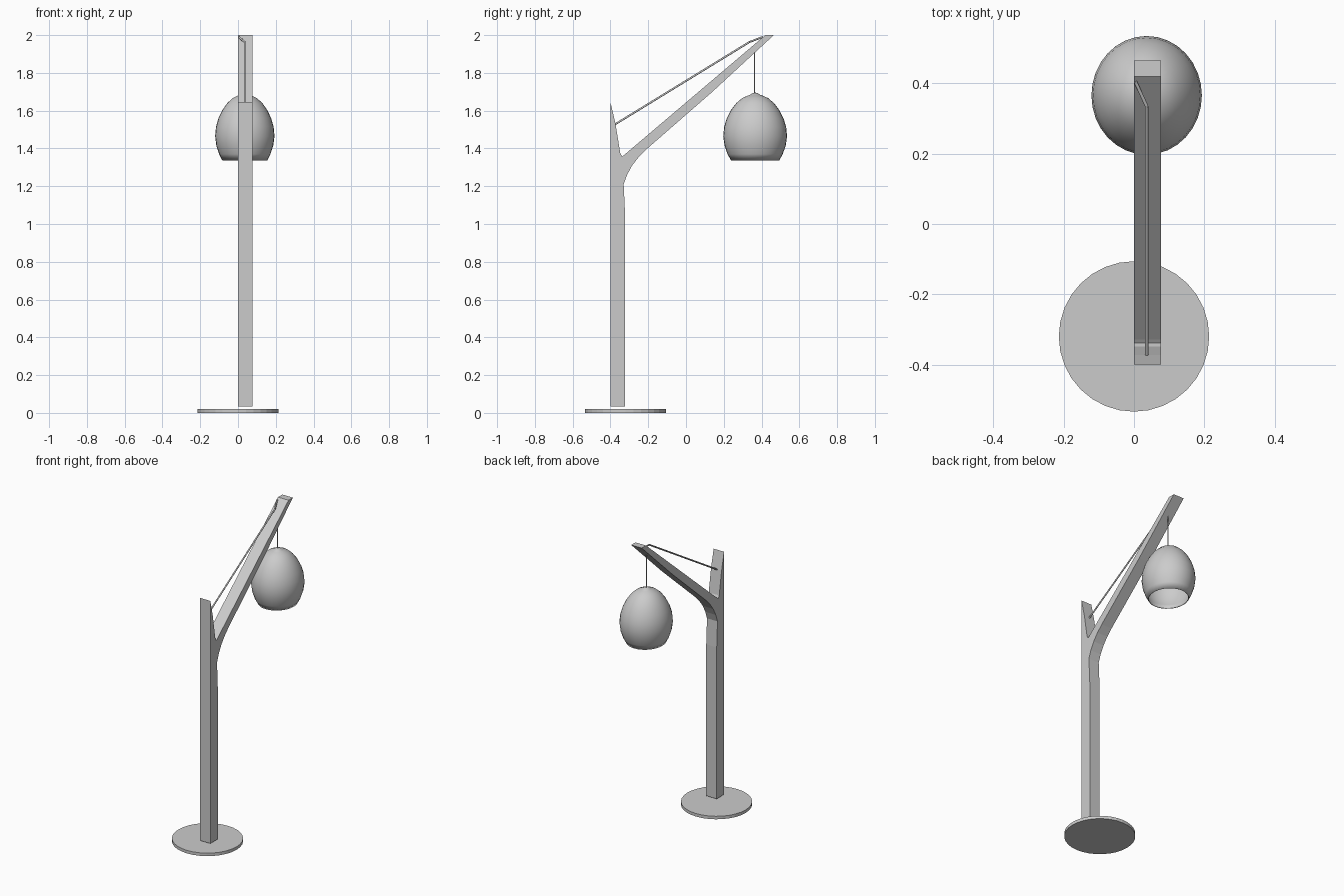
import bpy, bmesh, math
from mathutils import Vector

cube = bpy.data.objects.get("Cube")
if cube:
    bpy.data.objects.remove(cube)

# One flat colour for the whole lamp
grey = bpy.data.materials.new("light grey")
grey.use_nodes = True
grey.diffuse_color = (0.6, 0.6, 0.6, 1)
grey.node_tree.nodes["Principled BSDF"].inputs["Base Color"].default_value = (0.6, 0.6, 0.6, 1)


def add_object(name, bm):
    bmesh.ops.recalc_face_normals(bm, faces=bm.faces)
    mesh = bpy.data.meshes.new(name)
    bm.to_mesh(mesh)
    bm.free()
    mesh.materials.append(grey)
    obj = bpy.data.objects.new(name, mesh)
    bpy.context.collection.objects.link(obj)
    return obj


def smooth(obj, angle):
    bpy.ops.object.select_all(action="DESELECT")
    obj.select_set(True)
    bpy.context.view_layer.objects.active = obj
    bpy.ops.object.shade_smooth_by_angle(angle=math.radians(angle))


def wire(name, points, radius):
    """Thin round wire, one capped cylinder per straight run."""
    bm = bmesh.new()
    for a, b in zip(points, points[1:]):
        a, b = Vector(a), Vector(b)
        turn = (b - a).to_track_quat("Z", "Y").to_matrix().to_4x4()
        turn.translation = (a + b) / 2
        bmesh.ops.create_cone(bm, cap_ends=True, segments=10, radius1=radius,
                              radius2=radius, depth=(b - a).length, matrix=turn)
    smooth(add_object(name, bm), 40)


# Round floor plate
bm = bmesh.new()
bmesh.ops.create_cone(bm, cap_ends=True, segments=32, radius1=0.214, radius2=0.214, depth=0.02)
bmesh.ops.translate(bm, verts=bm.verts, vec=(0, -0.32, 0.01))
add_object("base_plate", bm)

# Forked post: a side outline (y, z) extruded across its width
outline = [(-0.4, 0.035), (-0.322, 0.035), (-0.322, 1.04), (-0.33, 1.21),
           (-0.312, 1.26), (-0.285, 1.31), (-0.25, 1.355), (-0.21, 1.395),
           (0.14, 1.7), (0.465, 2.0), (0.42, 2.0),
           (-0.328, 1.365), (-0.338, 1.358), (-0.348, 1.375), (-0.373, 1.53), (-0.4, 1.645)]
bm = bmesh.new()
side = bm.faces.new([bm.verts.new((0, y, z)) for y, z in outline])
new = bmesh.ops.extrude_face_region(bm, geom=[side])["geom"]
bmesh.ops.translate(bm, vec=(0.077, 0, 0), verts=[v for v in new if isinstance(v, bmesh.types.BMVert)])
if side.is_valid and not any(f is side for f in bm.faces if f.calc_center_median().x < 0.001):
    bm.faces.new([v for v in side.verts])
add_object("forked_post", bm)

# Egg-shaped shade, open below, with a small collar on top
profile = [(0.127, 1.335), (0.146, 1.37), (0.162, 1.415), (0.169, 1.465), (0.164, 1.515),
           (0.15, 1.56), (0.128, 1.603), (0.1, 1.64), (0.068, 1.667),
           (0.038, 1.68), (0.028, 1.683), (0.012, 1.694), (0.004, 1.695)]
bm = bmesh.new()
verts = [bm.verts.new((r, 0, z)) for r, z in profile]
edges = [bm.edges.new(pair) for pair in zip(verts, verts[1:])]
bmesh.ops.spin(bm, geom=verts + edges, cent=(0, 0, 0), axis=(0, 0, 1),
               angle=math.tau, steps=32, use_merge=True)
bmesh.ops.remove_doubles(bm, verts=bm.verts, dist=0.0001)
bmesh.ops.scale(bm, verts=bm.verts, vec=(0.93, 1, 1))
bmesh.ops.translate(bm, verts=bm.verts, vec=(0.036, 0.366, 0))
shade = add_object("lamp_shade", bm)
smooth(shade, 50)
shell = shade.modifiers.new("shell", "SOLIDIFY")
shell.thickness = 0.004
shell.offset = -1

# Hanging cord and the stay wire from post to arm
wire("hanging_cord", [(0.036, 0.363, 1.69), (0.036, 0.363, 1.93)], 0.003)
wire("stay_wire", [(0.036, -0.38, 1.525), (0.036, 0.335, 1.963), (0.004, 0.405, 1.99)], 0.005)
